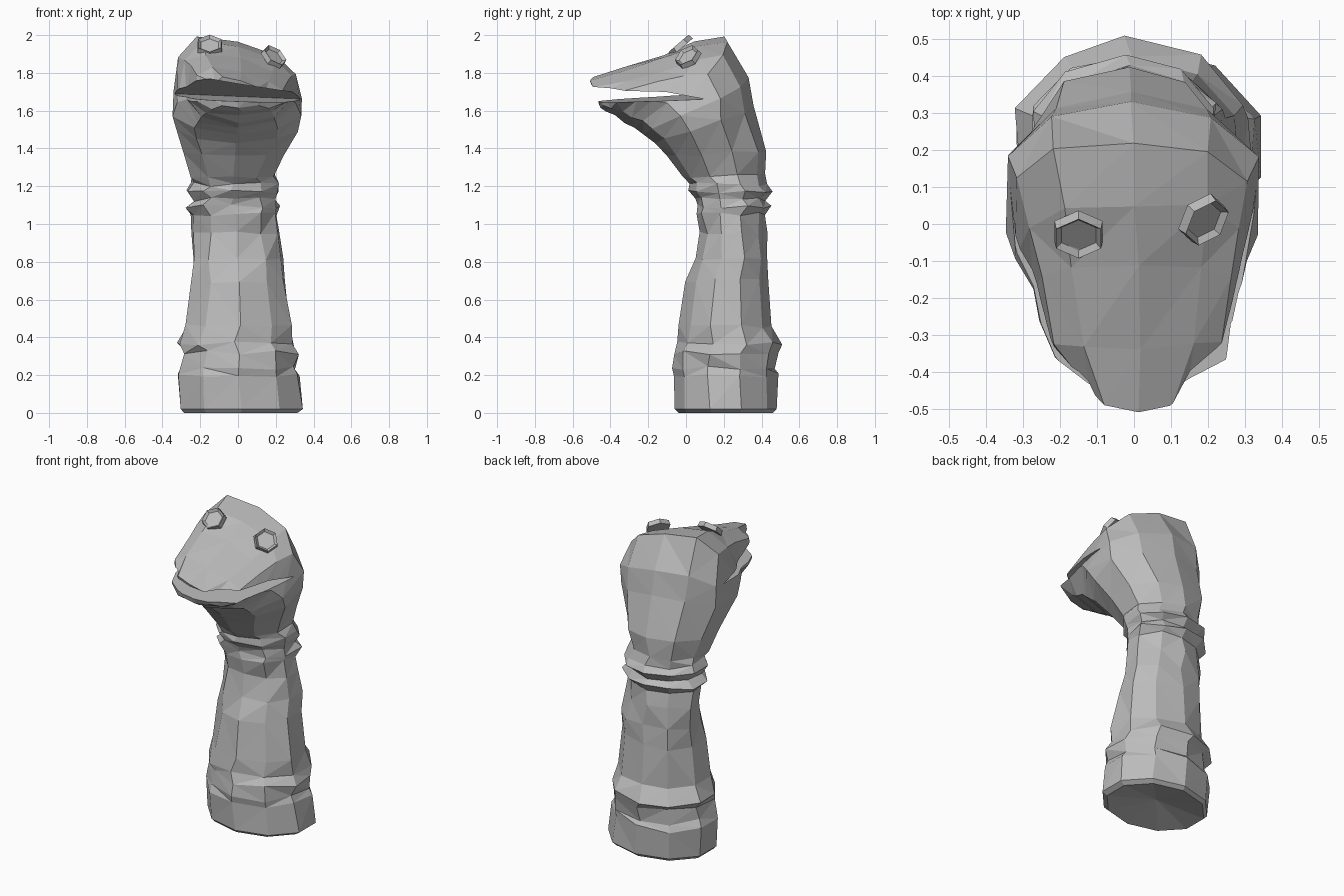
import bpy, bmesh, math, random
from mathutils import Vector

random.seed(4)
SIDES = 10

default_cube = bpy.data.objects.get("Cube")
if default_cube:
    bpy.data.objects.remove(default_cube, do_unlink=True)

grey = bpy.data.materials.new("soft grey cloth")
grey.use_nodes = True
COLOUR = (0.5, 0.5, 0.5, 1)
grey.diffuse_color = COLOUR
grey.node_tree.nodes["Principled BSDF"].inputs["Base Color"].default_value = COLOUR


def make_object(name, bm):
    """Turn a bmesh into a flat shaded grey object."""
    bmesh.ops.recalc_face_normals(bm, faces=bm.faces)
    mesh = bpy.data.meshes.new(name)
    bm.to_mesh(mesh)
    bm.free()
    mesh.materials.append(grey)
    obj = bpy.data.objects.new(name, mesh)
    bpy.context.collection.objects.link(obj)
    return obj


def power(value, exponent):
    return math.copysign(abs(value) ** exponent, value)


def add_ring(bm, front, back, left, right, head=0.0, jitter=0.0):
    """Closed cross-section between a front and a back point (y, z)."""
    front, back = Vector((0, *front)), Vector((0, *back))
    ring = []
    for i in range(SIDES):
        angle = math.tau * i / SIDES
        depth = power(-math.cos(angle), 1 - 0.3 * head)
        width = power(math.sin(angle), 1 - 0.2 * head)
        p = (front + back) / 2 + (back - front) / 2 * depth
        p.x = (left + right) / 2 + (right - left) / 2 * width
        # The head leans to one side and its snout is rounded
        p.z -= 0.22 * head * p.x * max(0, depth + 0.3)
        p.y += 0.05 * head * abs(width) ** 2
        p += Vector([random.uniform(-jitter, jitter) for _ in range(3)])
        ring.append(bm.verts.new(p))
    return ring


def bridge(bm, a, b):
    for i in range(SIDES):
        j = (i + 1) % SIDES
        bm.faces.new((a[i], a[j], b[j], b[i]))


# Sleeve sections: z, front y, back y, left x, right x
SLEEVE = [
    (0, -.04, .46, -.30, .33), (.02, -.06, .48, -.32, .36),
    (.2, -.07, .48, -.33, .34), (.24, -.065, .48, -.31, .32),
    (.32, -.06, .48, -.30, .33), (.37, -.05, .5, -.33, .30),
    (.46, -.03, .45, -.28, .29), (.7, 0, .44, -.26, .26),
    (.82, .05, .43, -.25, .245), (.95, .08, .42, -.25, .22),
    (1.05, .05, .42, -.25, .21), (1.09, .05, .46, -.28, .225),
    (1.13, .04, .43, -.24, .20), (1.17, .02, .45, -.28, .22),
    (1.21, .01, .43, -.25, .22),
]
# Head sections fan forward: front (y, z), back (y, z), left x, right x, head shape
HEAD = [
    ((-.02, 1.25), (.42, 1.26), -.26, .20, 0),
    ((-.10, 1.36), (.43, 1.39), -.30, .26, 0),
    ((-.17, 1.43), (.36, 1.62), -.35, .34, .2),
    ((-.23, 1.48), (.33, 1.78), -.36, .35, .5),
    ((-.28, 1.51), (.22, 1.97), -.33, .32, .9),
    ((-.33, 1.54), (.05, 1.94), -.29, .30, 1),
    ((-.38, 1.57), (-.12, 1.88), -.26, .28, 1),
    ((-.43, 1.59), (-.34, 1.81), -.22, .25, 1),
    ((-.46, 1.62), (-.51, 1.76), -.13, .15, 1),
]

# Sock body: one skin from the cuff to the snout
bm = bmesh.new()
rings = []
for n, (z, front, back, left, right) in enumerate(SLEEVE):
    rough = 0 if n < 2 else 0.012
    rings.append(add_ring(bm, (front, z), (back, z), left, right, 0, rough))
for front, back, left, right, head in HEAD:
    rings.append(add_ring(bm, front, back, left, right, head, 0.008))
for a, b in zip(rings, rings[1:]):
    bridge(bm, a, b)
bm.faces.new(rings[-1])
# Hollow underside of the cuff
apex = bm.verts.new((0, 0.2, 0.06))
for i in range(SIDES):
    bm.faces.new((rings[0][i], apex, rings[0][(i + 1) % SIDES]))
bmesh.ops.triangulate(bm, faces=bm.faces, quad_method='SHORT_EDGE')
body = make_object("sock_body", bm)

# Mouth: a tilted wedge cut between the jaws
bm = bmesh.new()
for x, hinge, low, high in ((-.6, 1.70, 1.66, 1.84), (.6, 1.65, 1.62, 1.64)):
    for y, z in ((.1, hinge), (-.7, low), (-.7, high)):
        bm.verts.new((x, y, z))
bmesh.ops.convex_hull(bm, input=bm.verts)
cutter = make_object("mouth_cutter", bm)
cutter.hide_render = True
cut = body.modifiers.new("mouth", 'BOOLEAN')
cut.operation = 'DIFFERENCE'
cut.solver = 'EXACT'
cut.object = cutter
bpy.context.view_layer.objects.active = body
bpy.ops.object.modifier_apply(modifier=cut.name)
bpy.data.objects.remove(cutter, do_unlink=True)


# Button eyes: hexagonal discs with a recessed centre
def make_eye(name, location, normal):
    bm = bmesh.new()
    bmesh.ops.create_cone(bm, cap_ends=True, segments=6,
                          radius1=0.075, radius2=0.07, depth=0.03)
    top = max(bm.faces, key=lambda f: f.calc_center_median().z)
    bmesh.ops.inset_region(bm, faces=[top], thickness=0.016)
    bmesh.ops.translate(bm, verts=top.verts, vec=(0, 0, -0.015))
    eye = make_object(name, bm)
    eye.location = location
    eye.rotation_euler = Vector(normal).to_track_quat('Z', 'Y').to_euler()


make_eye("right_eye", (-.15, -.03, 1.945), (0, -.65, .75))
make_eye("left_eye", (.19, .01, 1.885), (.55, -.5, .67))
